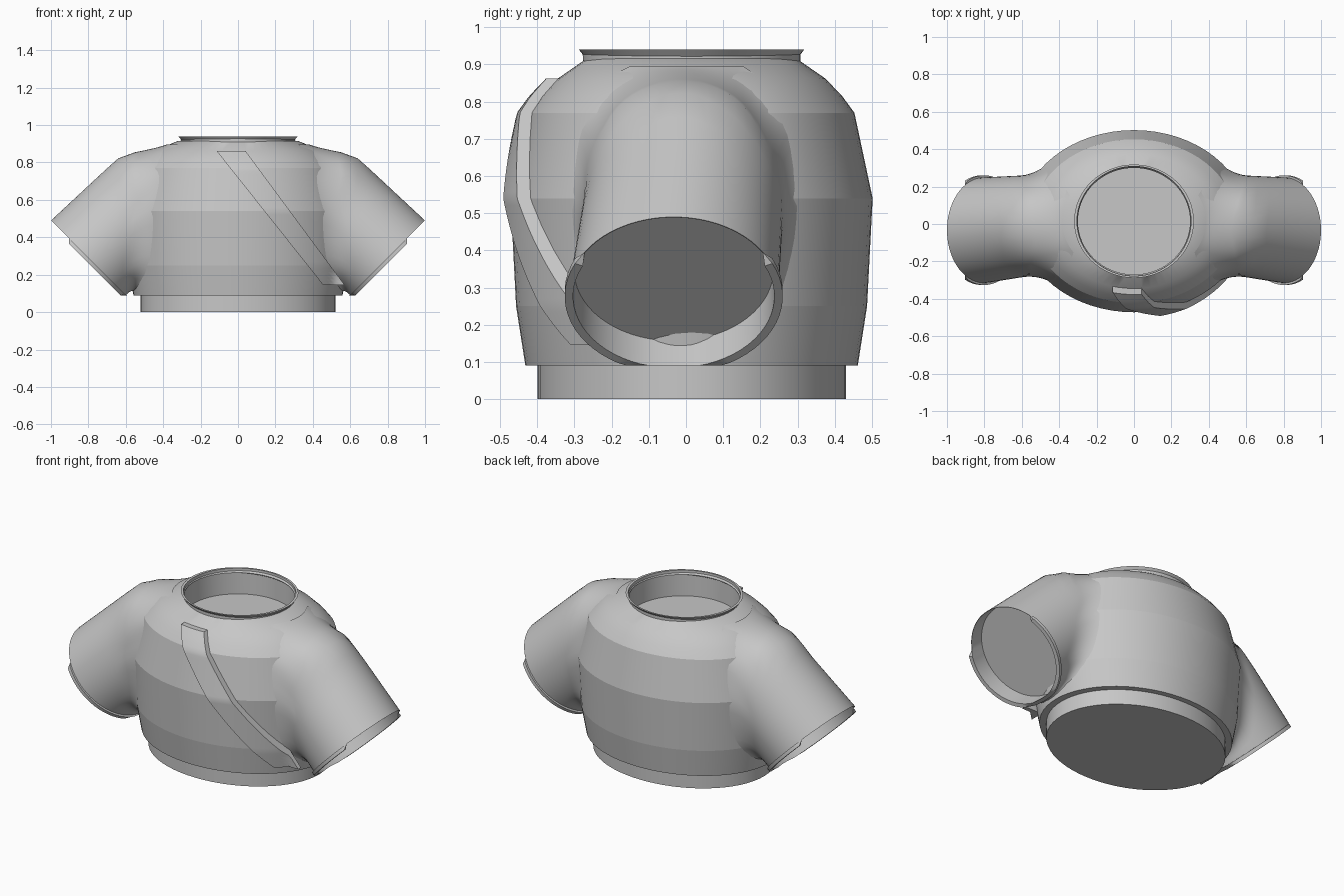
import bpy, bmesh, math
from mathutils import Vector

if "Cube" in bpy.data.objects:
    bpy.data.objects.remove(bpy.data.objects["Cube"])

cloth = bpy.data.materials.new("grey_cloth")
cloth.use_nodes = True
GREY = (0.57, 0.57, 0.57, 1)
cloth.diffuse_color = GREY
cloth.node_tree.nodes["Principled BSDF"].inputs["Base Color"].default_value = GREY

SEG = 64
CY = 0.015
WIDE = 1.25   # torso width compared with its depth
TORSO = [(0.447, 0.09), (0.472, 0.25), (0.487, 0.54),
         (0.438, 0.77), (0.405, 0.815), (0.36, 0.862), (0.285, 0.914)]


def finish(name, bm):
    bmesh.ops.recalc_face_normals(bm, faces=bm.faces)
    for f in bm.faces:
        f.smooth = True
    for e in bm.edges:
        if len(e.link_faces) == 2 and e.calc_face_angle() > math.radians(32):
            e.smooth = False
    mesh = bpy.data.meshes.new(name)
    bm.to_mesh(mesh)
    bm.free()
    mesh.materials.append(cloth)
    obj = bpy.data.objects.new(name, mesh)
    bpy.context.scene.collection.objects.link(obj)


def loft(name, rings, cap_start=True, crease=()):
    """Skin a list of closed point rings; creased rings keep a hard edge."""
    bm = bmesh.new()
    loops = [[bm.verts.new(p) for p in ring] for ring in rings]
    for a, b in zip(loops, loops[1:]):
        for i in range(SEG):
            j = (i + 1) % SEG
            bm.faces.new((a[i], a[j], b[j], b[i]))
    if cap_start:
        bm.faces.new(loops[0])
    bm.faces.new(loops[-1])
    for k in crease:
        for i in range(SEG):
            bm.edges.get((loops[k][i], loops[k][(i + 1) % SEG])).smooth = False
    finish(name, bm)


def oval(rx, ry, z):
    angles = [math.tau * i / SEG for i in range(SEG)]
    return [(rx * math.cos(a), CY + ry * math.sin(a), z) for a in angles]


def torso_radius(z):
    z = min(max(z, 0.09), 0.9)
    for (r0, z0), (r1, z1) in zip(TORSO, TORSO[1:]):
        if z <= z1:
            return r0 + (r1 - r0) * (z - z0) / (z1 - z0)


# Waist hem
loft("waist_hem", [oval(0.52, 0.415, 0), oval(0.52, 0.415, 0.1)])

# Torso, one hard-edged band per step, then the neck well down to its floor
rings = [oval(r * (WIDE if z < 0.9 else 1.14), r, z) for r, z in TORSO]
rings += [oval(0.3, 0.285, 0.917), oval(0.32, 0.303, 0.94),
          oval(0.305, 0.293, 0.94), oval(0.3, 0.29, 0.79)]
loft("torso_and_collar", rings, crease=(1, 2, 3))


# Sleeves: each lengthwise line runs in from the cuff, bends at the shoulder,
# meets the torso and is faired into it with a curved fillet
STEP = 0.005
MID, HALF = Vector((0.8, 0, 0.29)), Vector((0.2, 0, 0.2))
OUT = Vector((0.707, 0, -0.707))
INWARD, SHOULDER = Vector((-0.73, 0, 0.68)), Vector((-1, 0, 0.2))


def torso_ratio(p):
    r = torso_radius(p.z)
    return math.hypot(p.x / (r * WIDE), (p.y - CY) / r)


def sleeve_line(a):
    """Points from the cuff inward, ending where the line enters the torso."""
    p = MID + HALF * math.cos(a)
    line = []
    while True:
        s = len(line) * STEP
        k = min(s / 0.35, 1)
        y = -0.033 + 0.027 * k + (0.282 - 0.014 * k) * math.sin(a)
        line.append(Vector((p.x, y, max(p.z, 0.09))))
        if len(line) > 2 and torso_ratio(line[-1]) < 1:
            return line
        bend = min(max((s - 0.46) / 0.1, 0), 1)
        p = p + INWARD.lerp(SHOULDER, bend).normalized() * STEP


def sleeve_strip(a):
    line = sleeve_line(a)
    hit = line[-1]
    start = max(len(line) - 1 - min(28, int(len(line) * 0.7)), 0)
    radial = Vector((math.cos(a) * 0.707, math.sin(a), math.cos(a) * 0.707))
    foot = hit + radial * (len(line) - start) * STEP * 0.9
    foot.z = min(max(foot.z, 0.09), 0.895)
    fit = 0.985 / torso_ratio(foot)
    foot.x, foot.y = foot.x * fit, CY + (foot.y - CY) * fit
    strip = []
    for i in range(11):
        t = i / 10
        strip.append(foot * (1 - t) ** 2 + hit * 2 * t * (1 - t) + line[start] * t * t)
    strip += [line[round(start * (1 - i / 6))] for i in range(1, 7)]
    # Underarm cuff, thin upper rim and recessed cap
    low = math.cos(a) < 0.5
    for scale, shift in ((1.04 if low else 1, 0), (1.04 if low else 1, 0.02 if low else 0),
                         (0.96 if low else 0.992, 0.02 if low else 0), (0.95, -0.08)):
        p = MID + HALF * math.cos(a) * scale + OUT * shift
        strip.append(Vector((p.x, -0.033 + 0.282 * math.sin(a) * scale, max(p.z, 0.09))))
    return strip


strips = [sleeve_strip(math.tau * (i + 0.5) / SEG) for i in range(SEG)]
for side, name in ((1, "left_sleeve"), (-1, "right_sleeve")):
    rings = [[(side * p.x, p.y, p.z) for p in ring] for ring in zip(*strips)]
    loft(name, rings, cap_start=False)


# Sash laid diagonally over the chest
def torso_front(x, z, offset):
    r = torso_radius(z) + offset
    return CY - r * math.sqrt(max(0.3, 1 - (x / (r * WIDE)) ** 2))


bm = bmesh.new()
ROWS, COLS = 40, 6
front, back = [], []
for i in range(ROWS + 1):
    t = i / ROWS
    z = 0.862 - 0.717 * t
    left = -0.115 + 0.57 * t
    for j in range(COLS + 1):
        x = left + (0.155 - 0.04 * t) * j / COLS
        front.append(bm.verts.new((x, torso_front(x, z, 0.032), z)))
        back.append(bm.verts.new((x, torso_front(x, z, -0.015), z)))
for i in range(ROWS):
    for j in range(COLS):
        k = i * (COLS + 1) + j
        quad = (k, k + 1, k + COLS + 2, k + COLS + 1)
        bm.faces.new([front[q] for q in quad])
        bm.faces.new([back[q] for q in reversed(quad)])
for e in [e for e in bm.edges if len(e.link_faces) == 1 and e.verts[0] in set(front)]:
    a, b = (front.index(v) for v in e.verts)
    bm.faces.new((front[a], front[b], back[b], back[a]))
finish("sash", bm)
